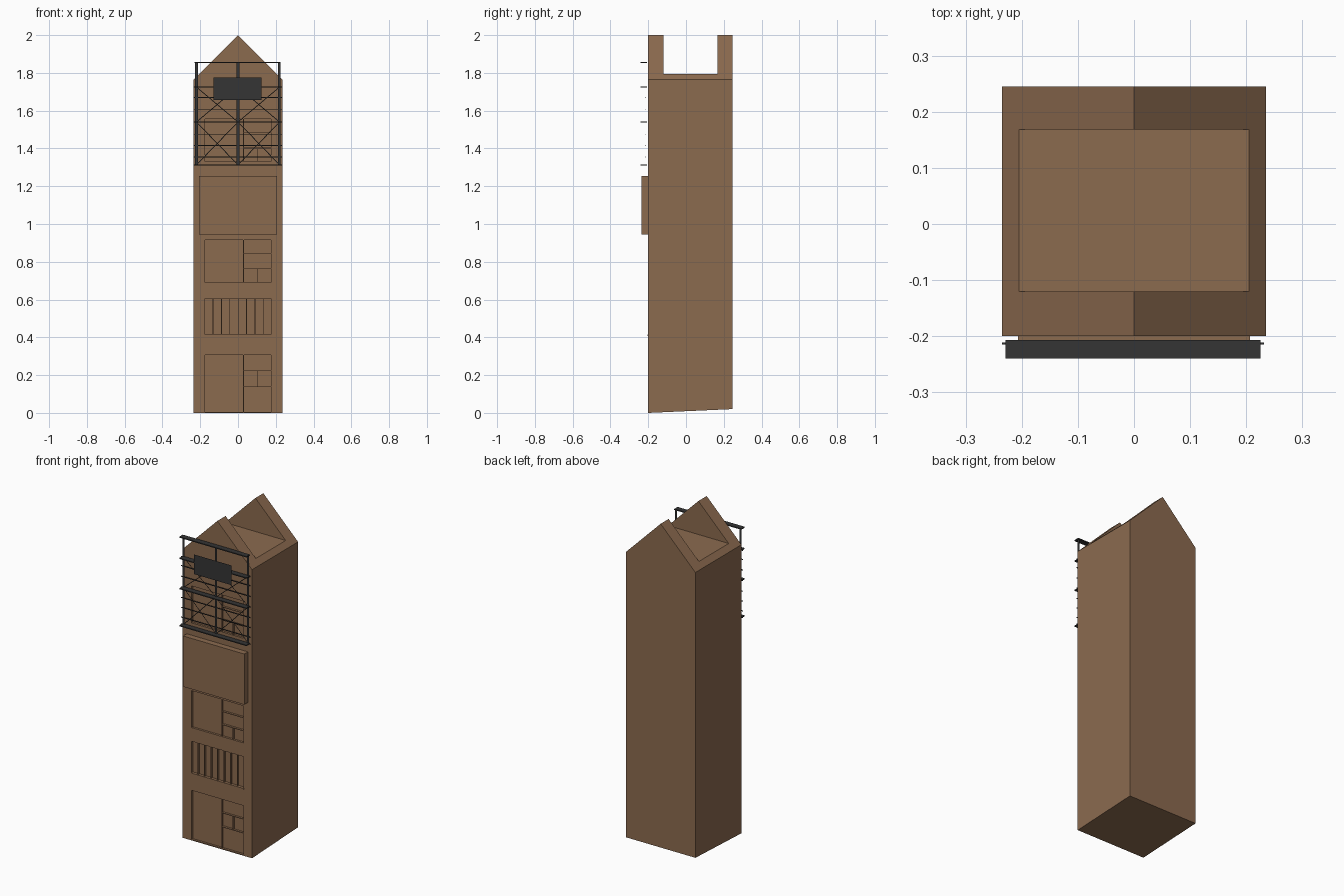
import bpy, bmesh
from mathutils import Vector

if "Cube" in bpy.data.objects:
    bpy.data.objects.remove(bpy.data.objects["Cube"])


def material(name, color):
    m = bpy.data.materials.new(name)
    m.diffuse_color = color
    m.use_nodes = True
    m.node_tree.nodes["Principled BSDF"].inputs["Base Color"].default_value = m.diffuse_color
    return m


BROWN = material("brown_brick", (0.26, 0.145, 0.078, 1))
DARK = material("dark_metal", (0.035, 0.035, 0.035, 1))


def finish(name, bm, mat):
    mesh = bpy.data.meshes.new(name)
    bm.to_mesh(mesh)
    bm.free()
    ob = bpy.data.objects.new(name, mesh)
    bpy.context.collection.objects.link(ob)
    if mat:
        mesh.materials.append(mat)
    return ob


def add_box(bm, x0, x1, y0, y1, z0, z1):
    geo = bmesh.ops.create_cube(bm, size=1)
    for v in geo["verts"]:
        v.co = Vector((x1 if v.co.x > 0 else x0,
                       y1 if v.co.y > 0 else y0,
                       z1 if v.co.z > 0 else z0))


def add_strip(bm, a, b, width, y):
    # flat front-facing bar between two (x, z) points
    a, b = Vector(a), Vector(b)
    d = (b - a).normalized() * width / 2
    n = Vector((-d.y, d.x))
    bm.faces.new([bm.verts.new((p.x, y, p.y)) for p in (a - n, b - n, b + n, a + n)])


FRONT, BACK, W, EAVES = -0.20, 0.245, 0.235, 1.765

# Gabled house body with a slightly sloping underside
bm = bmesh.new()
profile = [(-W, 0), (W, 0), (W, EAVES), (0, 2.0), (-W, EAVES)]
face = bm.faces.new([bm.verts.new((x, FRONT, z)) for x, z in profile])
ext = bmesh.ops.extrude_face_region(bm, geom=[face])
for v in ext["geom"]:
    if isinstance(v, bmesh.types.BMVert):
        v.co.y = BACK
        if v.co.z < 0.01:
            v.co.z = 0.02
bmesh.ops.recalc_face_normals(bm, faces=bm.faces)
body = finish("house_body", bm, BROWN)

# Cutter: flat roof pit between the two gables, and shallow window recesses
bm = bmesh.new()
add_box(bm, -0.3, 0.3, -0.12, 0.168, 1.795, 2.2)
XL, XM, XC, XR, GAP = -0.174, 0.031, 0.106, 0.18, 0.004


def recess(x0, x1, z0, z1):
    add_box(bm, x0, x1 - GAP, FRONT - 0.05, FRONT + 0.013, z0, z1 - GAP)


def bay(z0, z1, z2, z3, split):
    # large left opening, right column of three rows with one row halved
    recess(XL, XM, z0, z3)
    for i, (lo, hi) in enumerate(((z0, z1), (z1, z2), (z2, z3))):
        if i == split:
            recess(XM, XC, lo, hi)
            recess(XC, XR, lo, hi)
        else:
            recess(XM, XR, lo, hi)


bay(0.006, 0.14, 0.225, 0.31, 1)
bay(0.69, 0.765, 0.845, 0.92, 0)
bay(1.33, 1.405, 1.485, 1.56, 0)
pitch = (XR - XL) / 8
for i in range(8):
    recess(XL + i * pitch, XL + (i + 1) * pitch, 0.414, 0.61)
cutter = finish("recess_cutter", bm, None)
cutter.hide_render = True
cutter.hide_set(True)
mod = body.modifiers.new("recesses", 'BOOLEAN')
mod.operation = 'DIFFERENCE'
mod.solver = 'EXACT'
mod.object = cutter

# Bay box and window sill on the front
bm = bmesh.new()
add_box(bm, -0.207, 0.207, -0.235, FRONT + 0.005, 0.945, 1.255)
finish("bay_box", bm, BROWN)
bm = bmesh.new()
add_box(bm, XL, XR, FRONT - 0.005, FRONT + 0.013, 0.408, 0.414)
finish("window_sill", bm, BROWN)

# Balcony platforms
LEVELS = [1.313, 1.54, 1.725, 1.855]
bm = bmesh.new()
for z in LEVELS:
    add_box(bm, -0.229, 0.225, -0.24, -0.207, z - 0.003, z + 0.003)
finish("balcony_platforms", bm, DARK)

# Thin posts, rails and diagonal braces
Y = -0.213
bm = bmesh.new()
for x in (-0.22, 0, 0.218):
    add_strip(bm, (x, LEVELS[0]), (x, LEVELS[-1]), 0.014, Y)
finish("balcony_posts", bm, DARK)

bm = bmesh.new()
for z in (1.313, 1.355, 1.415, 1.475, 1.54, 1.605, 1.67, 1.725):
    add_box(bm, -0.235, 0.232, Y - 0.002, Y + 0.002, z - 0.002, z + 0.002)
finish("balcony_rails", bm, DARK)

bm = bmesh.new()
for lo, hi in zip(LEVELS[:2], LEVELS[1:3]):
    for xa, xb in ((-0.22, 0), (0, 0.22)):
        add_strip(bm, (xa, lo), (xb, hi), 0.004, Y)
        add_strip(bm, (xa, hi), (xb, lo), 0.004, Y)
finish("balcony_braces", bm, DARK)

# Blank signboard hung on the railing
bm = bmesh.new()
add_strip(bm, (-0.13, 1.716), (0.125, 1.716), 0.12, -0.24)
finish("signboard", bm, DARK)
